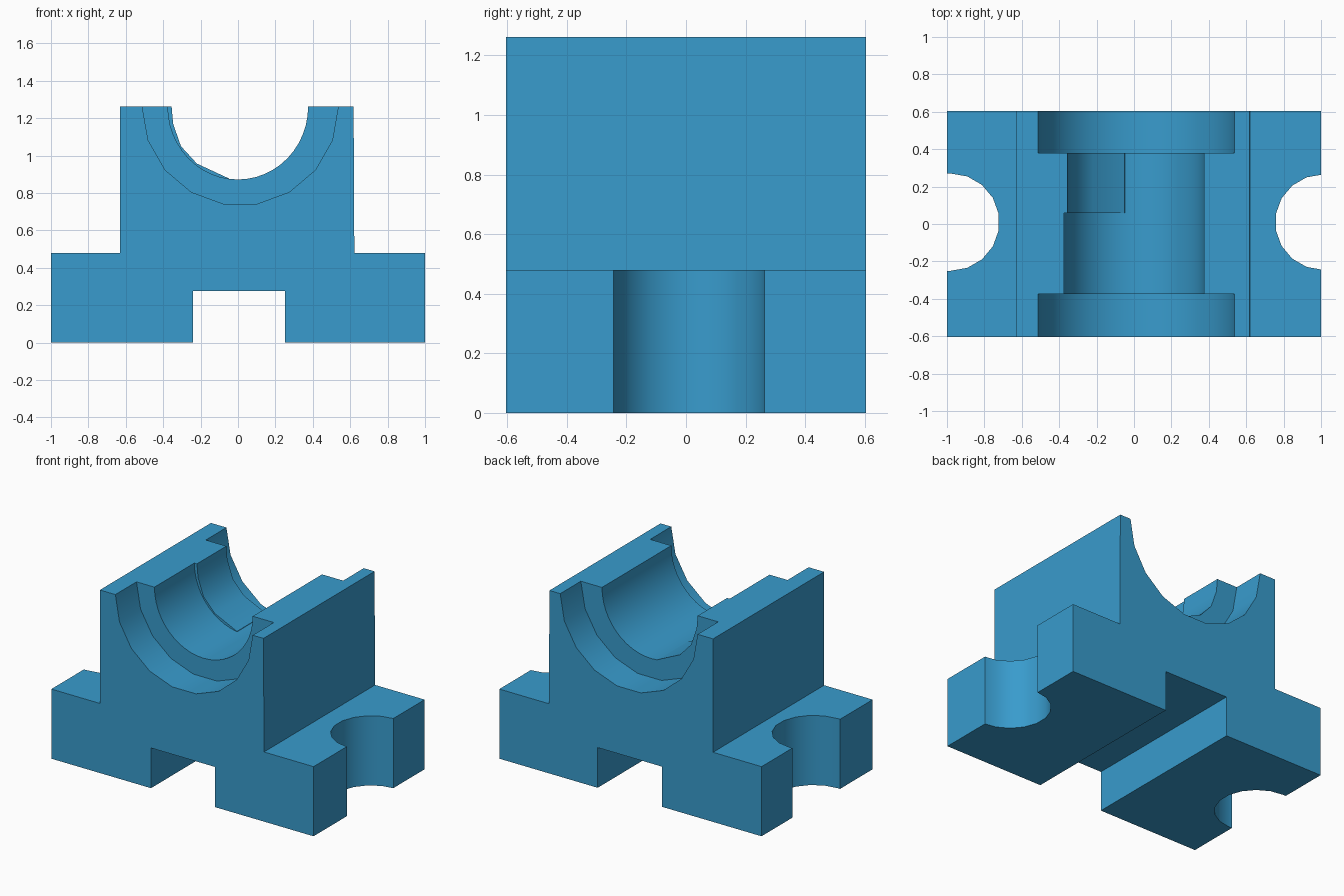
import bpy
import bmesh
import math

if "Cube" in bpy.data.objects:
    bpy.data.objects.remove(bpy.data.objects["Cube"])

TOP, SHELF, DEPTH = 1.262, 0.48, 0.605

# Single painted-metal blue
blue = bpy.data.materials.new("blue")
blue.use_nodes = True
blue.diffuse_color = (0.04, 0.33, 0.61, 1)
blue.node_tree.nodes["Principled BSDF"].inputs["Base Color"].default_value = (0.04, 0.33, 0.61, 1)


def arc(cx, cy, rx, ry, start, end, steps):
    """Points on an elliptical arc, angles in degrees."""
    angles = [math.radians(start + (end - start) * i / steps) for i in range(steps + 1)]
    return [(cx + rx * math.cos(a), cy + ry * math.sin(a)) for a in angles]


def prism(name, points, lo, hi, axis):
    """Extrude a 2D outline along y (outline in x, z) or z (outline in x, y)."""
    def place(p, h):
        return (p[0], h, p[1]) if axis == "y" else (p[0], p[1], h)
    bm = bmesh.new()
    face = bm.faces.new([bm.verts.new(place(p, lo)) for p in points])
    ext = bmesh.ops.extrude_face_region(bm, geom=[face])
    shift = (0, hi - lo, 0) if axis == "y" else (0, 0, hi - lo)
    bmesh.ops.translate(bm, verts=[g for g in ext["geom"] if isinstance(g, bmesh.types.BMVert)], vec=shift)
    bmesh.ops.recalc_face_normals(bm, faces=bm.faces)
    mesh = bpy.data.meshes.new(name)
    bm.to_mesh(mesh)
    bm.free()
    mesh.materials.append(blue)
    obj = bpy.data.objects.new(name, mesh)
    bpy.context.collection.objects.link(obj)
    return obj


def activate(obj):
    bpy.ops.object.select_all(action="DESELECT")
    obj.select_set(True)
    bpy.context.view_layer.objects.active = obj


def cut(target, cutter):
    mod = target.modifiers.new("cut", "BOOLEAN")
    mod.operation, mod.solver, mod.object = "DIFFERENCE", "EXACT", cutter
    activate(target)
    bpy.ops.object.modifier_apply(modifier=mod.name)
    bpy.data.objects.remove(cutter)


# Stepped block with a keyway slot along the underside
outline = [(-1, 0), (-0.24, 0), (-0.24, 0.277), (0.25, 0.277), (0.25, 0), (1, 0),
           (1, SHELF), (0.622, SHELF), (0.618, TOP), (-0.63, TOP), (-0.63, SHELF), (-1, SHELF)]
body = prism("bearing_block", outline, -DEPTH, DEPTH, "y")

# Half-round bore through the top
bore = arc(0, TOP, 0.375, 0.39, 180, 360, 24)
cut(body, prism("bore_cutter", bore + [(0.375, 1.5), (-0.375, 1.5)], -0.8, 0.8, "y"))

# Wider faceted counterbore at each end
recess = arc(0.012, TOP, 0.524, 0.528, 180, 360, 9) + [(0.536, 1.5), (-0.512, 1.5)]
for lo, hi in ((-0.8, -0.375), (0.38, 0.8)):
    cut(body, prism("counterbore_cutter", recess, lo, hi, "y"))

# Open bolt notches in both side flanges
for cx, radius, start, edge in ((-0.98, 0.26, -90, -1.2), (1.01, 0.255, 90, 1.2)):
    notch = arc(cx, 0.01, radius, radius, start, start + 180, 9)
    notch += [(edge, notch[-1][1]), (edge, notch[0][1])]
    cut(body, prism("notch_cutter", notch, -0.2, 0.9, "z"))

# Thin raised lip on the right wall of the bore
lip_inner = [(-0.05, 0.878), (-0.22, 0.957), (-0.305, 1.05), (-0.347, 1.17), (-0.355, TOP)]
lip = prism("bore_lip", bore[:12] + lip_inner, 0.06, 0.38, "y")

for obj in (body, lip):
    activate(obj)
    bpy.ops.object.shade_smooth_by_angle(angle=math.radians(30))
